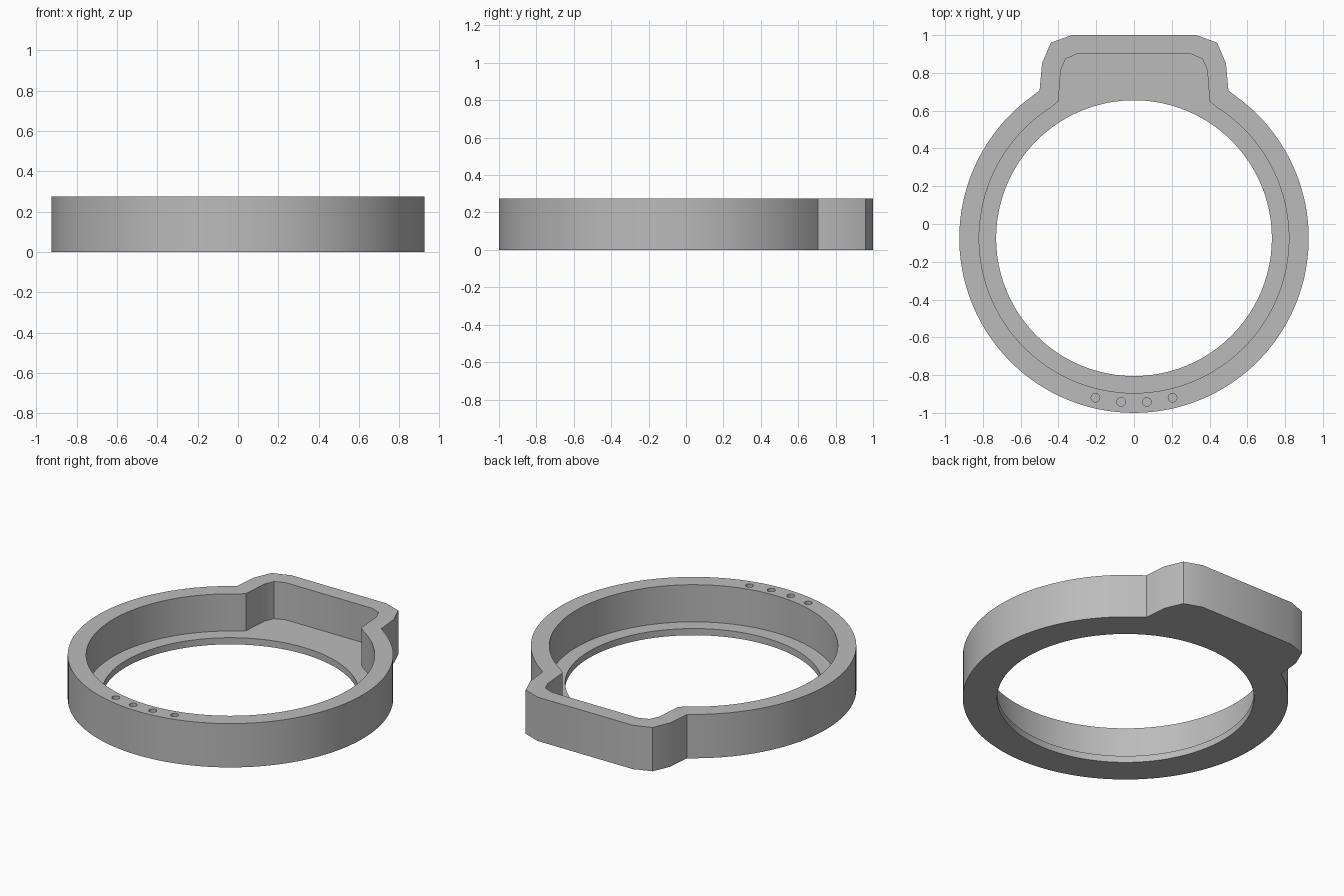
import bpy, bmesh, math

cube = bpy.data.objects.get("Cube")
if cube:
    bpy.data.objects.remove(cube, do_unlink=True)

HEIGHT, FLOOR = 0.275, 0.042
CENTRE_Y = -0.075

grey = bpy.data.materials.new("plain grey")
grey.use_nodes = True
colour = (0.5, 0.5, 0.5, 1)
grey.diffuse_color = colour
grey.node_tree.nodes["Principled BSDF"].inputs["Base Color"].default_value = colour


def arc(radius, start, end, x=0, y=CENTRE_Y, sides=96):
    angles = [start + (end - start) * i / sides for i in range(sides)]
    return [(x + radius * math.cos(a), y + radius * math.sin(a)) for a in angles]


def keyhole(radius, shoulder):
    """Circular arc joined to a mirrored box outline at the back."""
    x, y = shoulder[0]
    gap = math.atan2(y - CENTRE_Y, x)
    left = [(-px, py) for px, py in reversed(shoulder)]
    return shoulder + left + arc(radius, math.pi - gap, math.tau + gap)[1:]


def prism(name, outline, bottom, top):
    bm = bmesh.new()
    face = bm.faces.new([bm.verts.new((x, y, bottom)) for x, y in outline])
    extruded = bmesh.ops.extrude_face_region(bm, geom=[face], use_keep_orig=True)["geom"]
    verts = [v for v in extruded if isinstance(v, bmesh.types.BMVert)]
    bmesh.ops.translate(bm, verts=verts, vec=(0, 0, top - bottom))
    bmesh.ops.recalc_face_normals(bm, faces=bm.faces)
    mesh = bpy.data.meshes.new(name)
    bm.to_mesh(mesh)
    bm.free()
    mesh.materials.append(grey)
    obj = bpy.data.objects.new(name, mesh)
    bpy.context.collection.objects.link(obj)
    return obj


def cut(target, cutter):
    mod = target.modifiers.new("cut", 'BOOLEAN')
    mod.operation, mod.solver, mod.object = 'DIFFERENCE', 'EXACT', cutter
    bpy.context.view_layer.objects.active = target
    bpy.ops.object.modifier_apply(modifier=mod.name)
    bpy.data.objects.remove(cutter, do_unlink=True)


# Ring body with the box-shaped housing at the back
outer = [(0.5, 0.706), (0.487, 0.85), (0.44, 0.96), (0.33, 1.0)]
body = prism("ring_housing", keyhole(0.925, outer), 0, HEIGHT)

# Recess leaving a thin floor, then the round opening through the floor
inner = [(0.4, 0.65), (0.388, 0.815), (0.362, 0.875), (0.3, 0.9)]
cut(body, prism("recess_cutter", keyhole(0.82, inner), FLOOR, HEIGHT + 0.1))
cut(body, prism("opening_cutter", arc(0.73, 0, math.tau), -0.1, HEIGHT + 0.1))

# Four small blind holes in the front rim
for x, y in ((0.068, -0.942), (0.204, -0.92)):
    for side in (-1, 1):
        hole = arc(0.023, 0, math.tau, side * x, y, 24)
        cut(body, prism("pin_hole_cutter", hole, HEIGHT - 0.12, HEIGHT + 0.1))

# Smooth curved walls, sharp rims and corners
bpy.ops.object.select_all(action='DESELECT')
body.select_set(True)
bpy.context.view_layer.objects.active = body
bpy.ops.object.shade_smooth_by_angle(angle=math.radians(30))
